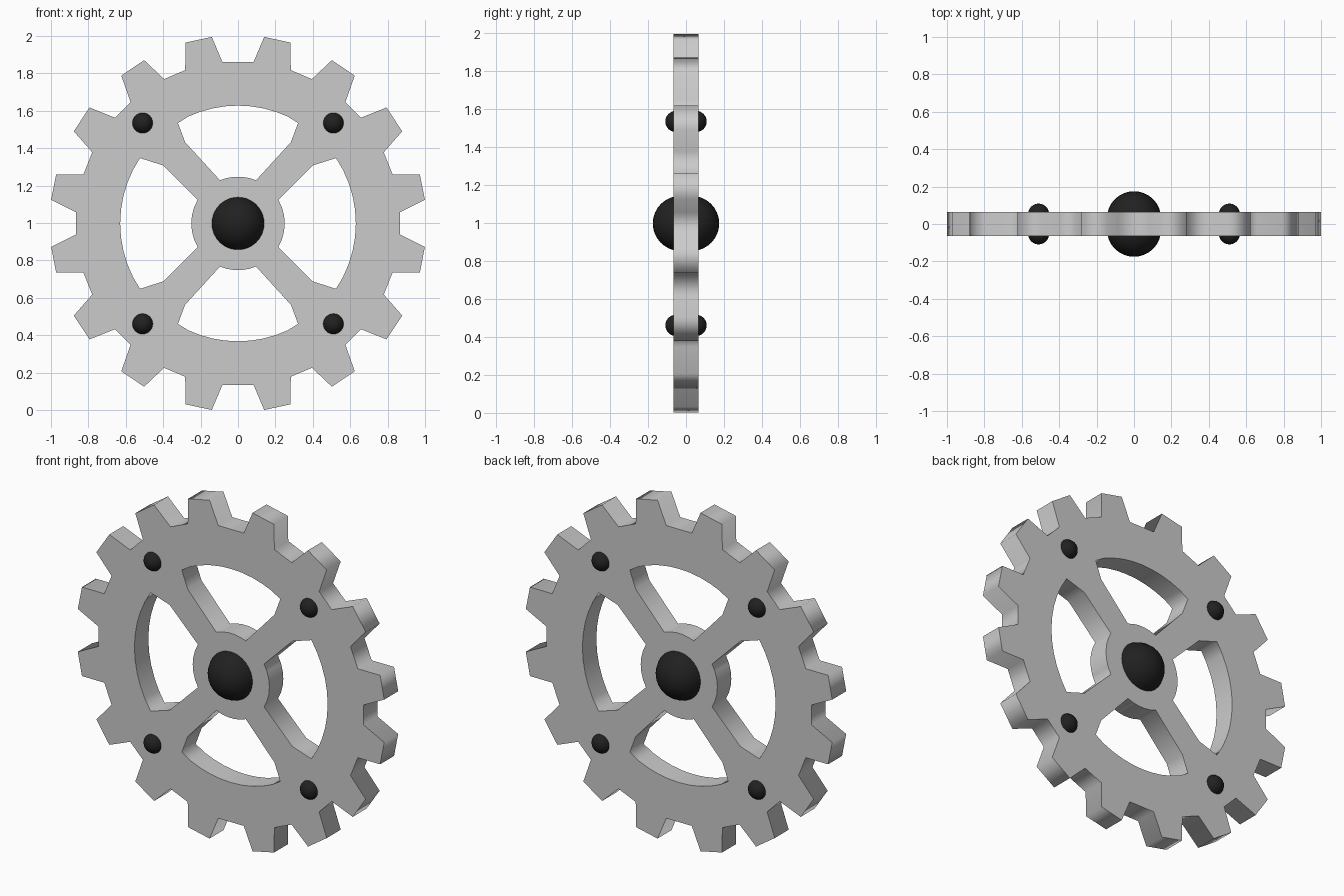
import bpy
from math import radians, cos, sin, pi

if "Cube" in bpy.data.objects:
    bpy.data.objects.remove(bpy.data.objects["Cube"])

CZ = 0.998       # height of the wheel centre
HALF = 0.065     # half thickness of the plate


def polar(r, deg):
    return (r * cos(radians(deg)), r * sin(radians(deg)))


def arc(r, a, b, n):
    return [polar(r, a + (b - a) * i / n) for i in range(n + 1)]


# Toothed outline: one quadrant, mirrored to the other three
ROOT, TIP = 0.867, 1.007
roots = [3.9, 17.6, 26, 40.7, 48.5, 62.9, 71, 84.5]
tips = [7.2, 15.1, 29.3, 38, 51.7, 60.1, 73.8, 82]
quad = []
for i in range(0, 8, 2):
    quad += [polar(ROOT, roots[i]), polar(TIP, tips[i]),
             polar(TIP, tips[i + 1]), polar(ROOT, roots[i + 1])]
outline = quad + [(-x, z) for x, z in reversed(quad)]
outline += [(x, -z) for x, z in reversed(outline)]

# Windows between the spokes
side = arc(0.63, -33.7, 33.7, 10) + [(0.40, 0.31)] + arc(0.25, 30.3, -30.3, 6) + [(0.40, -0.31)]
top = [(0.321, 0.537)] + arc(0.63, 65, 115, 8) + [(-0.321, 0.537), (-0.283, 0.435)]
top += arc(0.25, 112.7, 67.3, 5) + [(0.283, 0.435)]
loops = [outline, side, [(-x, z) for x, z in side], top, [(x, -z) for x, z in top]]

# Gear plate: filled, extruded curve turned upright and converted to a mesh
curve = bpy.data.curves.new("gear_plate", 'CURVE')
curve.dimensions = '2D'
curve.fill_mode = 'BOTH'
curve.extrude = HALF
for pts in loops:
    s = curve.splines.new('POLY')
    s.points.add(len(pts) - 1)
    for p, (x, z) in zip(s.points, pts):
        p.co = (x, z, 0, 1)
    s.use_cyclic_u = True
plate = bpy.data.objects.new("gear_plate", curve)
bpy.context.collection.objects.link(plate)
plate.location = (0, 0, CZ)
plate.rotation_euler = (pi / 2, 0, 0)
bpy.context.view_layer.objects.active = plate
plate.select_set(True)
bpy.ops.object.convert(target='MESH')
bpy.context.object.data.shade_flat()

# Dark domes on both faces: axle and four rivets
black = bpy.data.materials.new("black")
black.diffuse_color = (0.015, 0.015, 0.015, 1)
black.use_nodes = True
black.node_tree.nodes["Principled BSDF"].inputs["Base Color"].default_value = black.diffuse_color


def dome(name, x, z, r, y):
    bpy.ops.mesh.primitive_uv_sphere_add(segments=32, ring_count=16, radius=r, location=(x, y, z))
    o = bpy.context.object
    o.name = name
    o.data.materials.append(black)
    bpy.ops.object.shade_smooth()


for face in (-1, 1):
    dome("axle_dome", 0, CZ, 0.145, face * 0.03)
    for sx in (-1, 1):
        for sz in (-1, 1):
            dome("rivet", sx * 0.51, CZ + sz * 0.537, 0.056, face * 0.053)
